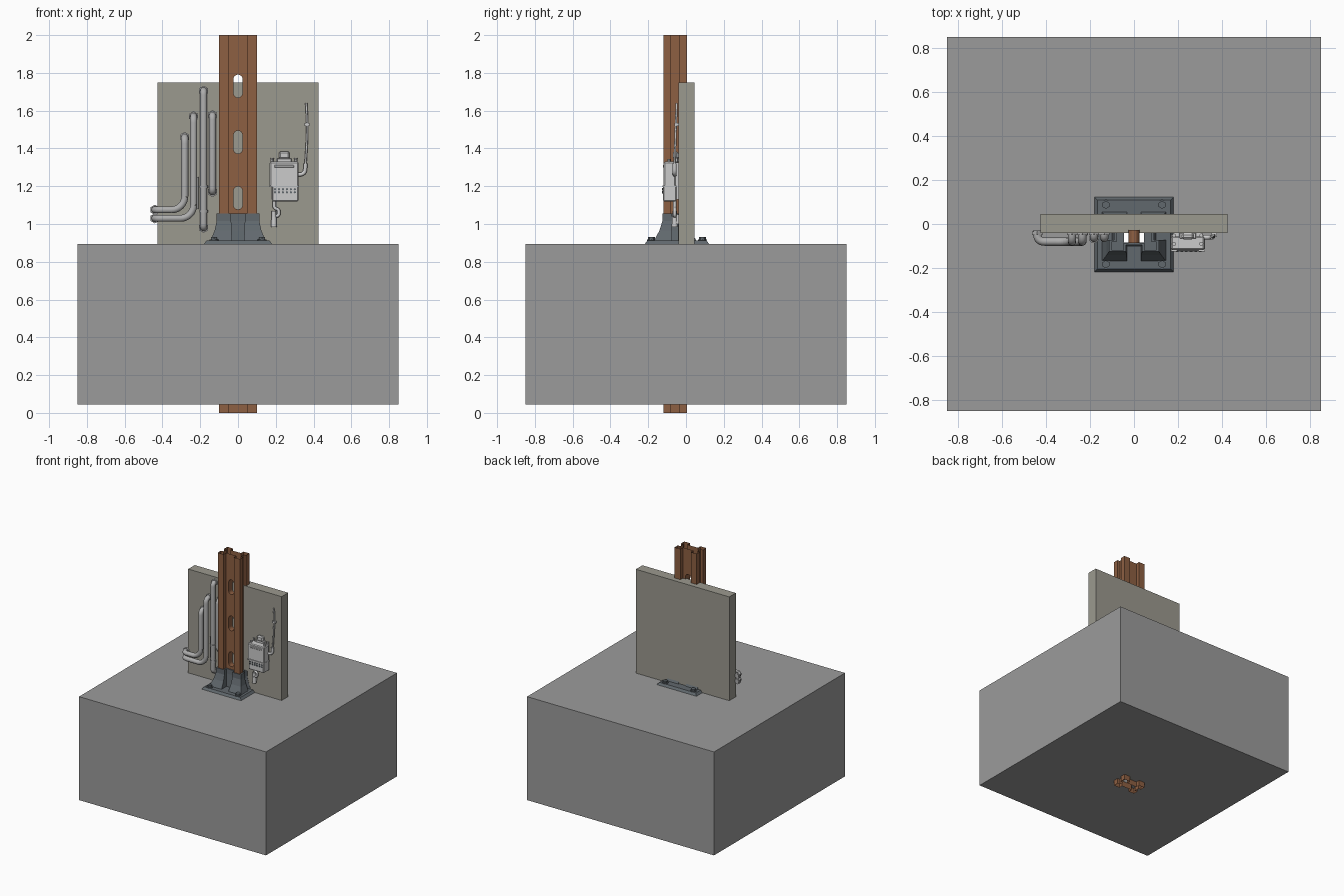
import bpy, bmesh, math
from mathutils import Vector, Matrix

if "Cube" in bpy.data.objects:
    bpy.data.objects.remove(bpy.data.objects["Cube"])

CY = -0.0575     # depth centre of the post
WALL = -0.04     # front face of the panel


def material(name, rgb):
    m = bpy.data.materials.new(name)
    m.diffuse_color = (*rgb, 1)
    m.use_nodes = True
    m.node_tree.nodes["Principled BSDF"].inputs["Base Color"].default_value = m.diffuse_color
    return m


RUST = material("rust", (0.27, 0.115, 0.055))
STEEL = material("dark_steel", (0.12, 0.14, 0.155))
PANEL = material("warm_grey", (0.33, 0.32, 0.275))
BLOCK = material("concrete", (0.33, 0.33, 0.33))
PIPE = material("pipe_grey", (0.42, 0.42, 0.42))
LIGHT = material("light_grey", (0.58, 0.58, 0.58))


def finish(name, bm, mat=None, smooth=False):
    me = bpy.data.meshes.new(name)
    bmesh.ops.recalc_face_normals(bm, faces=bm.faces)
    bm.to_mesh(me)
    bm.free()
    ob = bpy.data.objects.new(name, me)
    bpy.context.collection.objects.link(ob)
    if mat:
        me.materials.append(mat)
    if smooth:
        activate(ob)
        bpy.ops.object.shade_smooth_by_angle(angle=math.radians(40))
    return ob


def activate(ob):
    bpy.ops.object.select_all(action='DESELECT')
    ob.select_set(True)
    bpy.context.view_layer.objects.active = ob


def box(name, lo, hi, mat=None, bevel=0):
    bm = bmesh.new()
    bmesh.ops.create_cube(bm, size=1)
    for v in bm.verts:
        v.co = Vector([lo[i] + (v.co[i] + .5) * (hi[i] - lo[i]) for i in range(3)])
    if bevel:
        bmesh.ops.bevel(bm, geom=bm.edges[:], offset=bevel, segments=1, affect='EDGES')
    return finish(name, bm, mat)


def cylinder(name, p, q, r, n, mat=None, r2=None):
    p, q = Vector(p), Vector(q)
    bm = bmesh.new()
    m = Matrix.Translation((p + q) / 2) @ (q - p).to_track_quat('Z', 'Y').to_matrix().to_4x4()
    bmesh.ops.create_cone(bm, cap_ends=True, segments=n, radius1=r,
                          radius2=r if r2 is None else r2, depth=(q - p).length, matrix=m)
    return finish(name, bm, mat, n > 8)


def loft(name, rings, mat, caps):
    bm = bmesh.new()
    vs = [[bm.verts.new(c) for c in r] for r in rings]
    for a, b in zip(vs, vs[1:]):
        for i in range(len(a)):
            j = (i + 1) % len(a)
            bm.faces.new((a[i], a[j], b[j], b[i]))
    if caps:
        bm.faces.new(vs[0])
        bm.faces.new(vs[-1])
    return finish(name, bm, mat)


def tube(name, pts, r, bend, mat, sides=3):
    # path with rounded corners swept by a round section
    pts = [Vector(p) for p in pts]
    path = [pts[0]]
    for a, b, c in zip(pts, pts[1:], pts[2:]):
        s, e = b + (a - b).normalized() * bend, b + (c - b).normalized() * bend
        for k in range(7):
            t = k / 6
            path.append(s * (1 - t) ** 2 + b * 2 * t * (1 - t) + e * t * t)
    path.append(pts[-1])
    cu = bpy.data.curves.new(name, 'CURVE')
    cu.dimensions = '3D'
    cu.bevel_depth, cu.bevel_resolution, cu.use_fill_caps = r, sides, True
    sp = cu.splines.new('POLY')
    sp.points.add(len(path) - 1)
    for v, p in zip(sp.points, path):
        v.co = (*p, 1)
    ob = bpy.data.objects.new(name, cu)
    bpy.context.collection.objects.link(ob)
    cu.materials.append(mat)
    activate(ob)
    bpy.ops.object.convert(target='MESH')
    bpy.ops.object.shade_smooth_by_angle(angle=math.radians(50))
    return ob


def cut(ob, cutter):
    md = ob.modifiers.new("cut", 'BOOLEAN')
    md.operation, md.solver, md.object = 'DIFFERENCE', 'EXACT', cutter
    activate(ob)
    bpy.ops.object.modifier_apply(modifier="cut")


def section(z, a, b, e, w, g, d):
    # H section: half width, half depth, flange inner x, web half depth, side groove
    h = [(e, -w), (e, -b), (a, -b), (a, -g), (a - d, -g)]
    h += [(u, -v) for u, v in reversed(h)]
    h += [(-u, -v) for u, v in h]
    return [(u, CY + v, z) for u, v in h]


# concrete block and panel
block = box("foundation_block", (-.85, -.85, .045), (.85, .85, .895), BLOCK)
box("back_panel", (-.425, WALL, .045), (.425, .045, 1.748), PANEL)

# open-ended post with slots through its web
POST = (.1, .0625, .047, .03, .021, .022)
post = loft("post", [section(0, *POST), section(2, *POST)], RUST, True)
for zc in (1.138, 1.433, 1.73):
    bm = bmesh.new()
    ring = []
    for k in range(18):
        t = math.pi * (k if k < 9 else k - 1) / 8
        ring.append((.024 * math.cos(t), .024 * math.sin(t) + (.037 if k < 9 else -.037)))
    f = bm.faces.new([bm.verts.new((x, -.2, zc + z)) for x, z in ring])
    ex = bmesh.ops.extrude_face_region(bm, geom=[f])
    bmesh.ops.translate(bm, vec=(0, .3, 0), verts=[v for v in ex['geom'] if isinstance(v, bmesh.types.BMVert)])
    slot = finish("slot_cutter", bm)
    cut(post, slot)
    bpy.data.objects.remove(slot)
bm = bmesh.new()
bm.from_mesh(post.data)
ends = [f for f in bm.faces if all(v.co.z < 1e-4 for v in f.verts) or all(v.co.z > 1.9999 for v in f.verts)]
bmesh.ops.delete(bm, geom=ends, context='FACES_ONLY')
bm.to_mesh(post.data)
bm.free()

# flared shoe around the post, on a bolted plate
OUT = (.113, .0675, .036, .038, .016, .022)
loft("post_shoe", [section(1.055, *POST), section(1.055, *OUT), section(1.015, *OUT),
                   section(.965, .124, .083, .034, .042, .016, .03),
                   section(.912, .145, .112, .032, .046, .016, .045)], STEEL, False)
bm = bmesh.new()
bmesh.ops.create_cube(bm, size=1)
for v in bm.verts:
    k = .92 if v.co.z > 0 else 1
    v.co = (v.co.x * .36 * k, -.048 + v.co.y * .34 * k, .904 + v.co.z * .018)
plate = finish("base_plate", bm, STEEL)
hole = box("hole_cutter", (-.045, -.085, -.1), (.045, -.03, 1))
for ob in (plate, block):
    cut(ob, hole)
bpy.data.objects.remove(hole)
for x in (-.128, .128):
    for y in (-.183, .087):
        cylinder("bolt_washer", (x, y, .912), (x, y, .918), .024, 12, STEEL)
        cylinder("bolt_head", (x, y, .917), (x, y, .931), .018, 6, STEEL)

# pipes on the left, each elbowing into the panel at both ends
runs = [  # stand-off y, then x, z points
    (-.08, [(-.44, 1.03), (-.235, 1.03), (-.235, 1.57)]),
    (-.08, [(-.44, 1.075), (-.282, 1.075), (-.282, 1.46)]),
    (-.064, [(-.182, .98), (-.182, 1.705)]),
    (-.064, [(-.135, 1.17), (-.135, 1.575)])]
for y, xz in runs:
    pts = [(xz[0][0], WALL + .01, xz[0][1])] + [(x, y, z) for x, z in xz]
    pts.append((xz[-1][0], WALL + .01, xz[-1][1]))
    bend = min(.035, abs(y - WALL) * .95)
    if len(xz) == 3:
        # wide corner between the horizontal and the upright run
        cx, cz = xz[1]
        arc = [(cx - .07 + .07 * math.sin(t), y, cz + .07 - .07 * math.cos(t))
               for t in [math.pi / 2 * k / 8 for k in range(9)]]
        pts[2:3] = arc
        first = pts[:3]
        tube("pipe_lower", first, .019, bend, PIPE)
        tube("pipe_bend", arc, .019, .003, PIPE)
        tube("pipe_upper", pts[-3:], .019, bend, PIPE)
    else:
        tube("pipe", pts, .019, bend, PIPE)
    for x, z in (xz[0], xz[-1]):
        cylinder("pipe_collar", (x, WALL + .005, z), (x, WALL - .009, z), .027, 6, PIPE)

# clamps and thin conduit between the pipes
for z in (1.06, 1.19):
    cylinder("pipe_clamp", (-.182, -.064, z), (-.182, -.064, z + .015), .023, 12, PIPE)
tube("thin_conduit", [(-.215, -.047, 1.08), (-.215, -.047, 1.25)], .007, .01, PIPE, 1)

# control box with lid, lower terminal part and top cap
box("control_box", (.168, -.118, 1.195), (.32, -.055, 1.33), LIGHT, .006)
box("box_back_plate", (.178, -.06, 1.13), (.312, WALL, 1.325), LIGHT)
box("box_terminals", (.18, -.122, 1.12), (.32, -.05, 1.2), LIGHT, .005)
box("box_lid_rib", (.192, -.122, 1.298), (.296, -.114, 1.313), LIGHT, .003)
box("box_lip", (.168, -.124, 1.195), (.322, -.05, 1.203), LIGHT)
for i in range(6):
    for z in (1.168, 1.184):
        x = .196 + i * .021
        cylinder("terminal_screw", (x, -.12, z), (x, -.128, z), .006, 8, STEEL)
for x in (.182, .306):
    cylinder("box_screw", (x, -.09, 1.328), (x, -.09, 1.343), .009, 8, LIGHT)
    cylinder("wall_screw", (x, -.052, 1.328), (x, -.052, 1.35), .009, 8, LIGHT)
box("top_cap", (.217, -.07, 1.342), (.273, WALL, 1.385), LIGHT, .009)
box("top_cap_foot", (.207, -.066, 1.325), (.283, WALL, 1.348), LIGHT, .003)

# hanging plug with looped lead
tube("plug_lead", [(.192, -.06, 1.125), (.192, -.06, 1.085), (.216, -.06, 1.075),
                   (.216, -.06, 1.045), (.192, -.06, 1.04)], .009, .009, LIGHT)
cylinder("plug_neck", (.19, -.06, 1.03), (.19, -.06, 1.07), .012, 10, LIGHT)
cylinder("plug", (.19, -.06, .985), (.19, -.06, 1.04), .016, 10, LIGHT, .014)
box("plug_bracket", (.18, -.055, 1.0), (.2, WALL, 1.05), LIGHT)

# aerial on the right of the box
tube("aerial_elbow", [(.315, -.06, 1.262), (.355, -.06, 1.262), (.357, -.06, 1.32)], .011, .03, LIGHT)
tube("aerial", [(.357, -.06, 1.31), (.366, -.056, 1.46), (.366, -.052, 1.56), (.361, -.05, 1.64)], .006, .04, LIGHT, 2)
box("aerial_clip", (.352, -.06, 1.52), (.378, WALL, 1.535), LIGHT)
